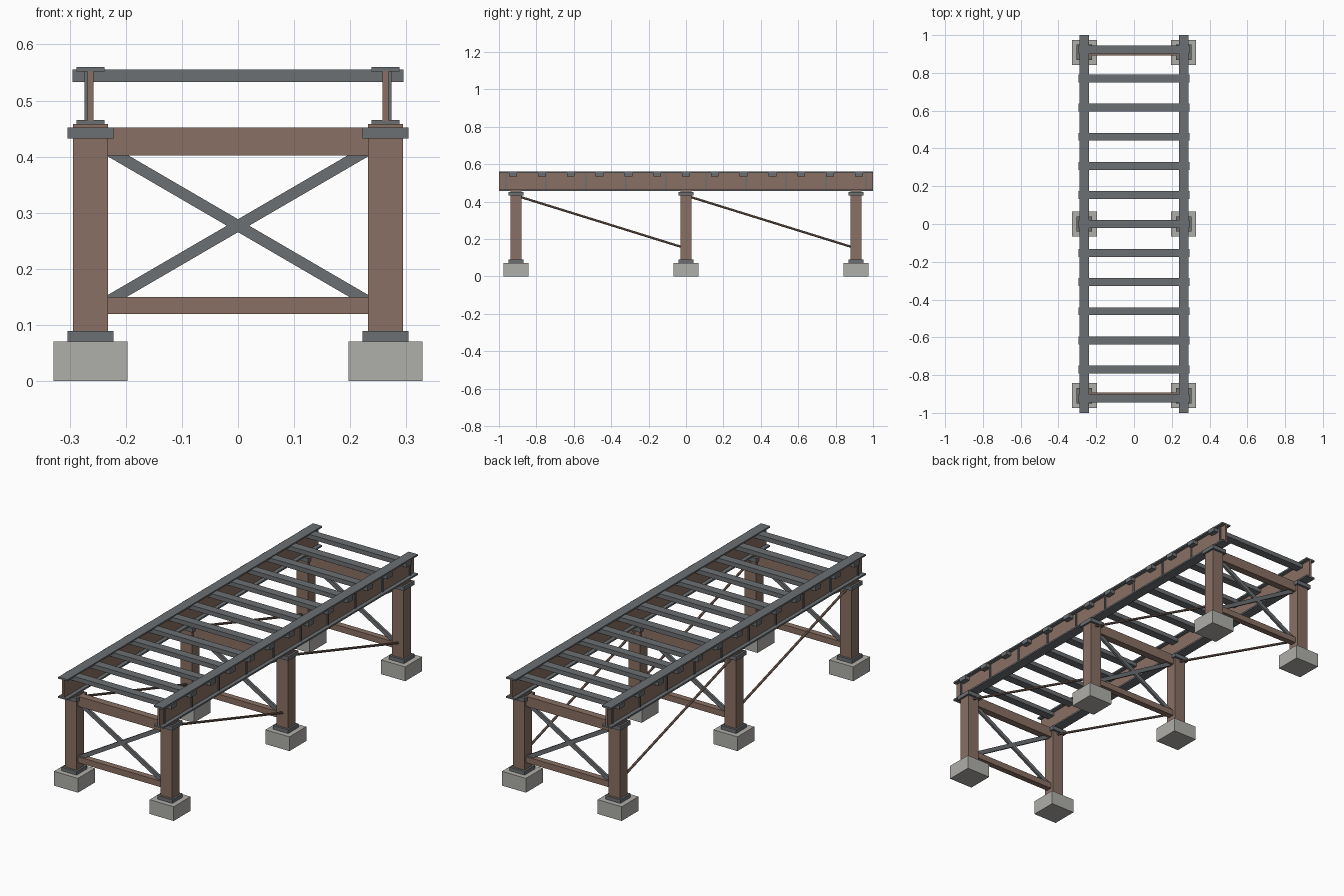
import bpy
from math import atan2, pi
from mathutils import Vector

if "Cube" in bpy.data.objects:
    bpy.data.objects.remove(bpy.data.objects["Cube"])


def material(name, color):
    m = bpy.data.materials.new(name)
    m.use_nodes = True
    m.diffuse_color = (*color, 1)
    m.node_tree.nodes["Principled BSDF"].inputs["Base Color"].default_value = (*color, 1)
    return m


RUST = material("rusty brown steel", (0.25, 0.16, 0.125))
STEEL = material("grey steel", (0.15, 0.16, 0.17))
CONCRETE = material("concrete", (0.43, 0.425, 0.40))


def box(name, center, size, mat):
    bpy.ops.mesh.primitive_cube_add(size=1, location=center)
    ob = bpy.context.object
    ob.name = name
    ob.scale = size
    ob.data.materials.append(mat)
    return ob


def slab(name, x, y, z0, z1, wx, wy, mat):
    return box(name, (x, y, (z0 + z1) / 2), (wx, wy, z1 - z0), mat)


def rod(name, a, b, radius, mat):
    a, b = Vector(a), Vector(b)
    bpy.ops.mesh.primitive_cylinder_add(vertices=8, radius=radius, depth=(b - a).length,
                                        location=(a + b) / 2)
    ob = bpy.context.object
    ob.name = name
    ob.rotation_euler = (b - a).to_track_quat('Z', 'Y').to_euler()
    ob.data.materials.append(mat)
    return ob


GX = 0.263          # girder and column offset
BENTS = (-0.909, 0, 0.909)
INNER = 0.464       # clear width between columns

# Support bents
for y in BENTS:
    for x in (-GX, GX):
        slab("footing", x, y, 0, 0.071, 0.132, 0.132, CONCRETE)
        slab("base_plate", x, y, 0.071, 0.089, 0.082, 0.082, STEEL)
        slab("column", x, y, 0.089, 0.432, 0.063, 0.06, RUST)
        slab("cap_plate", x, y, 0.432, 0.452, 0.082, 0.082, STEEL)
        slab("bearing", x, y, 0.452, 0.458, 0.063, 0.06, RUST)
    slab("cap_beam", 0, y, 0.402, 0.452, INNER, 0.036, RUST)
    slab("lower_beam", 0, y, 0.12, 0.15, INNER, 0.03, RUST)
    # Crossed bracing
    for s in (-1, 1):
        dx, dz = INNER, 0.27
        brace = box("cross_brace", (0, y, 0.277), ((dx * dx + dz * dz) ** 0.5, 0.012, 0.02), STEEL)
        brace.rotation_euler.y = s * atan2(dz, dx)

# Sloping rods between bents
for x in (-GX, GX):
    for y0, y1 in zip(BENTS, BENTS[1:]):
        rod("sloping_rod", (x, y0, 0.432), (x, y1, 0.15), 0.006, RUST)

# Twin plate girders with outside stiffeners
for s in (-1, 1):
    x = s * GX
    slab("girder_web", x, 0, 0.464, 0.553, 0.011, 2, RUST)
    slab("bottom_flange", x, 0, 0.457, 0.465, 0.05, 2, STEEL)
    slab("top_flange", x, 0, 0.552, 0.56, 0.05, 2, STEEL)
    for i in range(10):
        slab("stiffener", x + s * 0.008, -0.963 + i * 0.214, 0.464, 0.553, 0.006, 0.008, STEEL)

# Cross ties
for i in range(-6, 7):
    slab("cross_tie", 0, i * 0.154, 0.533, 0.555, 0.59, 0.042, STEEL)
